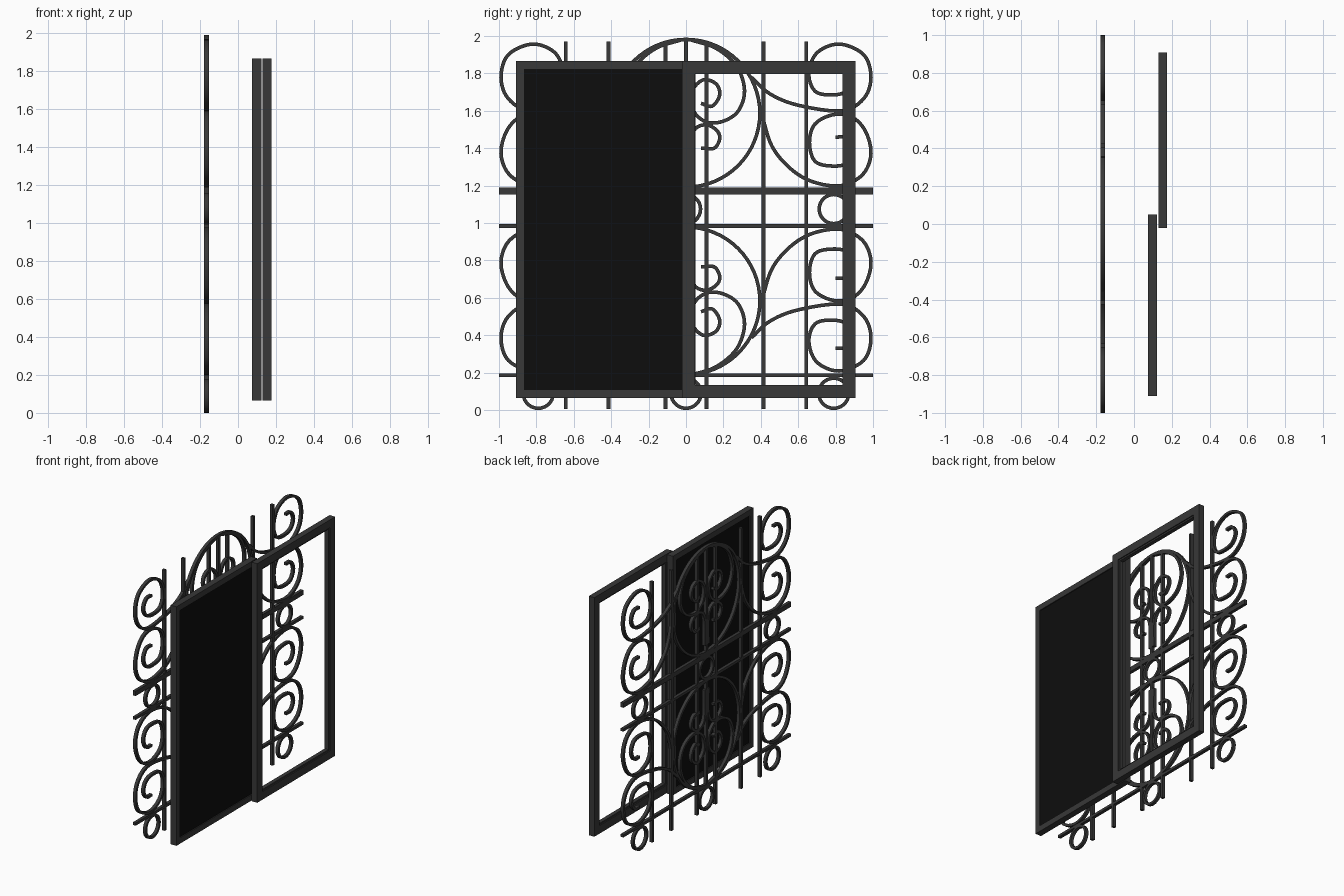
import bpy, bmesh, math
from mathutils import Vector

cube = bpy.data.objects.get("Cube")
if cube:
    bpy.data.objects.remove(cube)


def material(name, value, rough=0.6):
    m = bpy.data.materials.new(name)
    m.use_nodes = True
    color = (value, value, value, 1)
    m.diffuse_color = color
    bsdf = m.node_tree.nodes["Principled BSDF"]
    bsdf.inputs["Base Color"].default_value = color
    bsdf.inputs["Roughness"].default_value = rough
    return m


iron = material("dark grey metal", 0.04)
black = material("black screen", 0.004)

GRILLE_X = -0.166   # plane of the ironwork
MID_Z = 1.083       # height the scrollwork mirrors about
R = 0.40            # large ring radius
RING_Z = 1.587


def finish(bm, name, mat, smooth=False):
    bmesh.ops.recalc_face_normals(bm, faces=bm.faces)
    mesh = bpy.data.meshes.new(name)
    bm.to_mesh(mesh)
    bm.free()
    mesh.materials.append(mat)
    obj = bpy.data.objects.new(name, mesh)
    bpy.context.collection.objects.link(obj)
    if smooth:
        bpy.ops.object.select_all(action="DESELECT")
        obj.select_set(True)
        bpy.context.view_layer.objects.active = obj
        bpy.ops.object.shade_smooth_by_angle(angle=math.radians(35))
    return obj


def box(name, x, y, z, mat=iron):
    """Box from (min, max) pairs."""
    bm = bmesh.new()
    bmesh.ops.create_cube(bm, size=1)
    for v in bm.verts:
        v.co = [lo + (hi - lo) * (c + 0.5) for c, (lo, hi) in zip(v.co, (x, y, z))]
    return finish(bm, name, mat)


def bridge(bm, rings, closed):
    n = len(rings[0])
    pairs = list(zip(rings, rings[1:]))
    if closed:
        pairs.append((rings[-1], rings[0]))
    else:
        bm.faces.new(rings[0])
        bm.faces.new(rings[-1])
    for a, b in pairs:
        for i in range(n):
            j = (i + 1) % n
            bm.faces.new((a[i], a[j], b[j], b[i]))


def strip(name, path, closed=False, half=0.0095, depth=0.012):
    """Square iron bar swept along a (y, z) path."""
    bm = bmesh.new()
    rings = []
    n = len(path)
    for i, p in enumerate(path):
        a = path[(i - 1) % n] if closed else path[max(i - 1, 0)]
        b = path[(i + 1) % n] if closed else path[min(i + 1, n - 1)]
        t = (b - a).normalized()
        side = Vector((-t.y, t.x)) * half
        ring = []
        for s, d in ((1, 1), (-1, 1), (-1, -1), (1, -1)):
            q = p + side * s
            ring.append(bm.verts.new((GRILLE_X + depth * d, q.x, q.y)))
        rings.append(ring)
    bridge(bm, rings, closed)
    return finish(bm, name, iron, smooth=True)


def smooth_path(points, steps=6):
    """Catmull-Rom curve through a few points."""
    pts = [Vector(p) for p in points]
    pts = [pts[0] * 2 - pts[1]] + pts + [pts[-1] * 2 - pts[-2]]
    out = []
    for a, b, c, d in zip(pts, pts[1:], pts[2:], pts[3:]):
        for k in range(steps):
            t = k / steps
            out.append(0.5 * (2 * b + (c - a) * t + (2 * a - 5 * b + 4 * c - d) * t * t
                              + (3 * b - a - 3 * c + d) * t ** 3))
    return out + [pts[-2]]


def ring(name, y, z, r, count):
    strip(name, [Vector((y + r * math.cos(math.tau * i / count),
                         z + r * math.sin(math.tau * i / count)))
                 for i in range(count)], closed=True)


def sash_frame(name, x0, x1, y0, y1, z0, z1, face, lip):
    """Mitred frame with a recessed inner lip."""
    step = 0.008
    profile = [(0, x0), (0, x1), (face, x1), (face, x1 - step), (lip, x1 - step),
               (lip, x0 + step), (face, x0 + step), (face, x0)]
    bm = bmesh.new()
    rings = []
    for y, z, sy, sz in ((y0, z0, 1, 1), (y1, z0, -1, 1), (y1, z1, -1, -1), (y0, z1, 1, -1)):
        rings.append([bm.verts.new((x, y + sy * i, z + sz * i)) for i, x in profile])
    bridge(bm, rings, True)
    return finish(bm, name, iron)


# Sliding sashes, one with a solid black screen
Z0, Z1 = 0.064, 1.867
sash_frame("screen_frame", 0.074, 0.123, -0.91, 0.05, Z0, Z1, 0.044, 0.065)
box("screen_panel", (0.081, 0.116), (-0.866, 0.006), (Z0 + 0.044, Z1 - 0.034), black)
sash_frame("open_frame", 0.13, 0.176, -0.022, 0.907, Z0, Z1, 0.06, 0.071)

# Horizontal rails
flat = (GRILLE_X - 0.012, GRILLE_X + 0.012)
for name, z, half in (("upper_rail", 1.172, 0.018), ("middle_rail", 0.984, 0.01),
                      ("lower_rail", 0.186, 0.01)):
    box(name, flat, (-1, 1), (z - half, z + half))

# Upright bars
for y, top in ((0.11, 1.965), (0.415, 1.97), (0.643, 1.97)):
    for side in (-1, 1):
        box("upright_bar", flat, (side * y - 0.01, side * y + 0.01), (0.005, top))
box("centre_bar_upper", flat, (-0.01, 0.01), (1.172, 1.98))
box("centre_bar_lower", flat, (-0.01, 0.01), (0.186, 0.984))

# Rings
ring("large_ring_upper", 0, RING_Z, R - 0.005, 64)
ring("large_ring_lower", 0, 2 * MID_Z - RING_Z + 0.005, R - 0.005, 64)
for y in (-0.79, 0, 0.79):
    ring("small_ring_middle", y, 1.075, 0.078, 28)
    ring("small_ring_bottom", y, 0.09, 0.0805, 28)

# Scrolls of one quarter, mirrored to the other three
scrolls = {
    "outer_scroll": [(.35, 1.78), (.45, 1.69), (.6, 1.63), (.83, 1.60), (.95, 1.665),
                     (.989, 1.78), (.95, 1.9), (.82, 1.957), (.70, 1.91), (.657, 1.80),
                     (.69, 1.705), (.78, 1.685), (.86, 1.705), (.893, 1.77), (.86, 1.83),
                     (.8, 1.835)],
    "inner_scroll": [(.405, 1.58), (.46, 1.41), (.56, 1.29), (.68, 1.22), (.83, 1.2),
                     (.945, 1.26), (.989, 1.37), (.96, 1.49), (.89, 1.565), (.79, 1.58),
                     (.69, 1.53), (.66, 1.43), (.69, 1.33), (.78, 1.305), (.86, 1.32),
                     (.893, 1.39), (.86, 1.455), (.8, 1.46)],
    "heart_scroll": [(.03, 1.978), (.16, 1.935), (.27, 1.84), (.313, 1.71), (.28, 1.6),
                     (.2, 1.545), (.11, 1.54), (.04, 1.6), (.03, 1.7), (.09, 1.765),
                     (.16, 1.745), (.18, 1.685), (.14, 1.625), (.08, 1.64)],
    "small_scroll": [(.02, 1.25), (.02, 1.43), (.05, 1.505), (.11, 1.525), (.165, 1.495),
                     (.18, 1.45), (.15, 1.4), (.08, 1.4)],
}
for name, points in scrolls.items():
    for side in (-1, 1):
        for flip in (False, True):
            path = [(y * side, 2 * MID_Z - z if flip else z) for y, z in points]
            strip(name, smooth_path(path))
